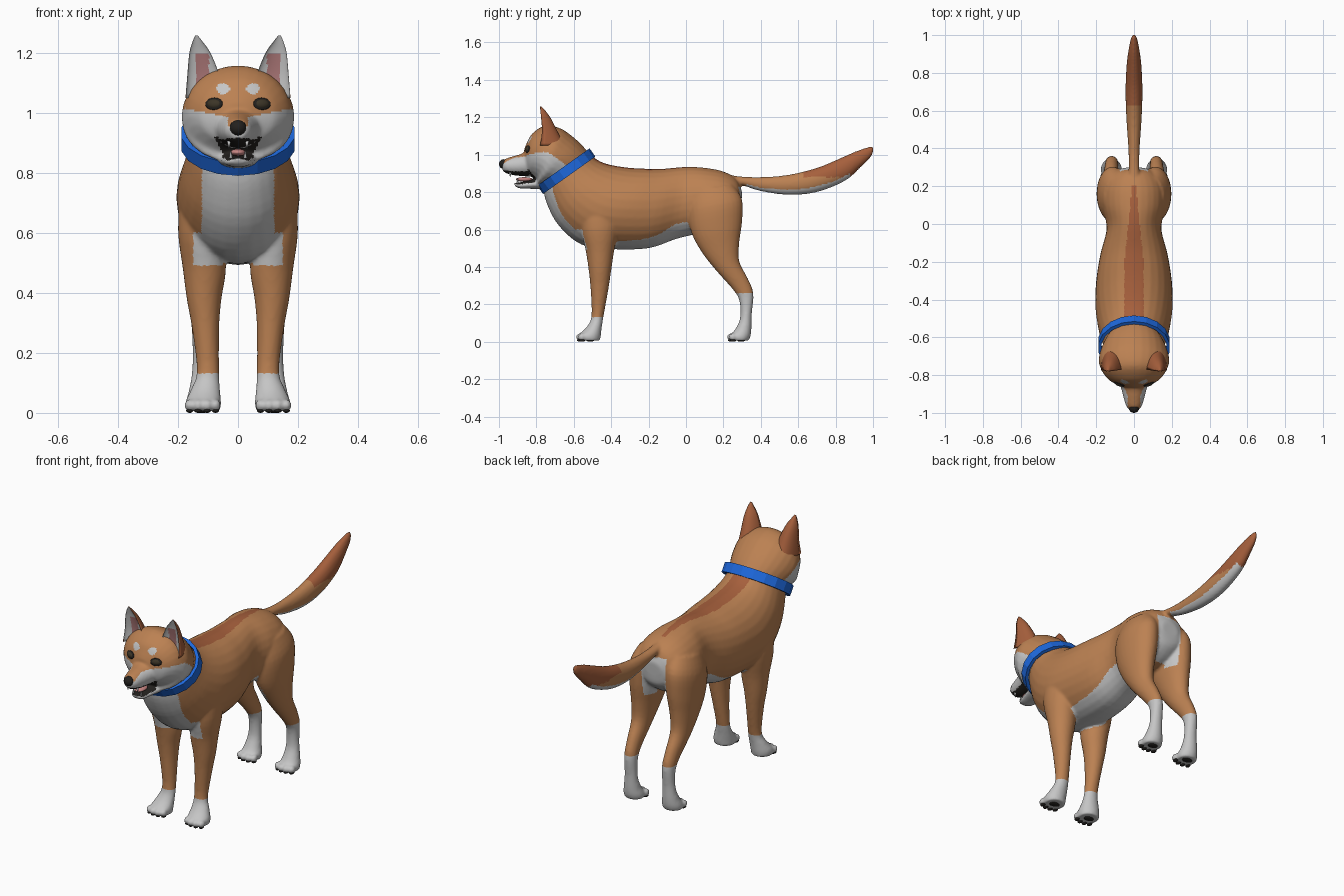
import bpy
import bmesh
import math
from mathutils import Matrix, Quaternion, Vector
from mathutils.bvhtree import BVHTree

if "Cube" in bpy.data.objects:
    bpy.data.objects.remove(bpy.data.objects["Cube"])

COLOURS = {
    "tan_fur": (.50, .22, .085), "white_fur": (.56, .56, .56),
    "rust_fur": (.38, .115, .045), "collar_blue": (.013, .14, .72),
    "ear_pink": (.42, .19, .19), "tongue_pink": (.58, .24, .23),
    "black": (.017, .015, .013), "eye_brown": (.045, .035, .02),
}
MATERIALS = {}
for colour, rgb in COLOURS.items():
    mat = bpy.data.materials.new(colour)
    mat.use_nodes = True
    mat.diffuse_color = (*rgb, 1)
    mat.node_tree.nodes["Principled BSDF"].inputs["Base Color"].default_value = (*rgb, 1)
    MATERIALS[colour] = mat


def spline_rows(rows, steps):
    """Catmull-Rom interpolation between the given cross-sections."""
    padded = [rows[0], *rows, rows[-1]]
    out = []
    for p, q, r, s in zip(padded, padded[1:], padded[2:], padded[3:]):
        for i in range(steps):
            t = i / steps
            out.append([b + t * (c - a + t * (2 * a - 5 * b + 4 * c - d + t * (3 * (b - c) + d - a))) / 2
                        for a, b, c, d in zip(p, q, r, s)])
    return out + [rows[-1]]


def loft(bm, rows, side=1, cup=1, segments=28, steps=4):
    """Skin oval sections; each row is (y, z) of one end, (y, z) of the other, centre x, half width."""
    rings = []
    for ya, za, yb, zb, cx, width in spline_rows(rows, steps):
        ring = []
        for i in range(segments):
            angle = math.tau * i / segments
            reach = math.cos(angle)
            reach *= cup if reach > 0 else 1
            ring.append(bm.verts.new((side * cx + width * math.sin(angle),
                                      (ya + yb + reach * (ya - yb)) / 2,
                                      (za + zb + reach * (za - zb)) / 2)))
        rings.append(ring)
    for low, high in zip(rings, rings[1:]):
        for i in range(segments):
            j = (i + 1) % segments
            bm.faces.new((low[i], low[j], high[j], high[i]))
    bm.faces.new(rings[0])
    bm.faces.new(rings[-1])


def blob(bm, place, radii, turn=Quaternion()):
    bmesh.ops.create_uvsphere(bm, u_segments=16, v_segments=10, radius=1,
                              matrix=Matrix.LocRotScale(Vector(place), turn, Vector(radii)))


def finish(bm, name, paint, voxel=0, smooth=True):
    """Make the object, fuse it if a voxel size is given, and colour its faces."""
    bmesh.ops.recalc_face_normals(bm, faces=bm.faces[:])
    mesh = bpy.data.meshes.new(name)
    bm.to_mesh(mesh)
    bm.free()
    obj = bpy.data.objects.new(name, mesh)
    bpy.context.collection.objects.link(obj)
    if voxel:
        fuse = obj.modifiers.new("fuse", 'REMESH')
        fuse.mode = 'VOXEL'
        fuse.voxel_size = voxel
        soften = obj.modifiers.new("soften", 'SMOOTH')
        soften.iterations = 5
        graph = bpy.context.evaluated_depsgraph_get()
        mesh = bpy.data.meshes.new_from_object(obj.evaluated_get(graph))
        mesh.name = name
        obj.modifiers.clear()
        obj.data = mesh
    mesh.materials.clear()
    slots = {}
    for face in mesh.polygons:
        colour = paint if isinstance(paint, str) else paint(face.center, face.normal)
        if colour not in slots:
            slots[colour] = len(slots)
            mesh.materials.append(MATERIALS[colour])
        face.material_index = slots[colour]
        face.use_smooth = smooth
    return obj


# Body: torso, tail and four legs fused together
TORSO = [(-.53, 1.02, -.765, .83, 0, .15), (-.47, .97, -.745, .74, 0, .168),
         (-.40, .945, -.68, .62, 0, .19), (-.3, .93, -.56, .52, 0, .205),
         (-.2, .925, -.4, .495, 0, .2), (-.12, .925, -.2, .5, 0, .178),
         (0, .935, -.05, .55, 0, .145), (.1, .93, .08, .58, 0, .165),
         (.2, .91, .2, .6, 0, .16), (.27, .87, .28, .66, 0, .11),
         (.3, .8, .295, .72, 0, .05)]
TAIL = [(.2, .9, .2, .84, 0, .03), (.28, .885, .3, .835, 0, .028),
        (.4, .88, .4, .805, 0, .03), (.55, .893, .55, .785, 0, .04),
        (.7, .93, .7, .8, 0, .045), (.81, .975, .85, .86, 0, .04),
        (.9, 1.015, .93, .93, 0, .03), (.97, 1.04, .99, .99, 0, .017),
        (1, 1.045, 1.004, 1.025, 0, .006)]
HIND_LEG = [(.02, .8, .25, .84, .09, .07), (.01, .7, .3, .76, .11, .085),
            (.03, .58, .3, .64, .115, .08), (.09, .47, .285, .53, .12, .062),
            (.17, .37, .285, .43, .122, .047), (.25, .28, .33, .34, .12, .037),
            (.285, .22, .36, .26, .118, .034), (.29, .13, .352, .15, .118, .035),
            (.265, .07, .35, .07, .12, .045), (.235, .03, .345, .03, .12, .056),
            (.24, .006, .335, .006, .12, .052)]
FRONT_LEG = [(-.56, .74, -.36, .78, .12, .07), (-.56, .6, -.36, .62, .125, .075),
             (-.535, .48, -.385, .48, .112, .072), (-.52, .38, -.4, .38, .113, .058),
             (-.51, .28, -.415, .28, .108, .045), (-.505, .14, -.44, .14, .1, .037),
             (-.53, .08, -.45, .08, .108, .048), (-.575, .035, -.455, .035, .116, .06),
             (-.57, .006, -.46, .006, .116, .056)]
PAWS = [(side, y) for side in (-1, 1) for y in (-.567, .24)]
TOES = [(d, 6 * d * d) for d in (-.043, -.015, .015, .043)]


def paint_body(c, n):
    x = abs(c.x)
    if c.z < (.26 if c.y > .1 else .13):
        return "white_fur"
    if c.y > .32 and c.z > .7:
        if n.z < -.4 and c.y < .88:
            return "white_fur"
        return "rust_fur" if c.y > .63 and c.z > .88 else "tan_fur"
    chest = c.y < -.5 and c.z > .49 and n.y < 0 and x < (.15 if c.z < .6 else .12)
    belly = n.z < -.45 and x < .12 and -.5 < c.y < .1 and c.z > .46
    rump = c.y > .2 and x < .075 and .58 < c.z < .83
    if chest or belly or rump:
        return "white_fur"
    if n.z > .4 and c.z > .85 and c.y < .2 and x < .05 - .1 * max(0, c.y + .2):
        return "rust_fur"
    return "tan_fur"


bm = bmesh.new()
loft(bm, TORSO)
loft(bm, TAIL)
for side in (-1, 1):
    loft(bm, HIND_LEG, side)
    loft(bm, FRONT_LEG, side)
for side, y in PAWS:
    for dx, dy in TOES:
        blob(bm, (side * .118 + dx, y + dy, .025), (.018, .023, .021))
finish(bm, "body", paint_body, voxel=.008)

# Paw pads
bm = bmesh.new()
for side, y in PAWS:
    blob(bm, (side * .118, y + .055, .008), (.03, .022, .008))
    for dx, dy in TOES:
        blob(bm, (side * .118 + dx, y + dy, .008), (.012, .017, .008))
finish(bm, "paw_pads", "black")

# Head: skull, muzzle and lower jaw fused together
SKULL = [(-.52, 1.01, -.74, .82, 0, .152), (-.56, 1.055, -.775, .835, 0, .172),
         (-.61, 1.10, -.8, .835, 0, .185), (-.67, 1.14, -.8, .86, 0, .186),
         (-.75, 1.157, -.82, .88, 0, .165), (-.82, 1.115, -.835, .89, 0, .13),
         (-.85, 1.065, -.847, .9, 0, .09), (-.865, 1.03, -.86, .9, 0, .055)]
MUZZLE = [(-.8, 1.06, -.8, .88, 0, .09), (-.87, 1.01, -.87, .885, 0, .068),
          (-.92, .993, -.92, .89, 0, .055), (-.965, .978, -.96, .9, 0, .042),
          (-.985, .96, -.98, .915, 0, .025)]
JAW = [(-.77, .875, -.77, .815, 0, .07), (-.84, .862, -.84, .818, 0, .052),
       (-.89, .852, -.89, .82, 0, .04), (-.918, .85, -.915, .832, 0, .022)]


def paint_head(c, n):
    x = abs(c.x)
    lip = .035 + .5 * (c.z - .845)
    if .845 < c.z < .92 and -.88 < c.y < -.77 and abs(x - lip) < .006 and n.y < 0:
        return "black"
    throat = .85 < c.z < .9 and -.88 < c.y < -.78 and x < lip and n.y < -.3
    palate = n.z < -.6 and c.y < -.84 and c.z > .87
    jaw_top = n.z > .6 and c.y < -.8 and c.z < .88
    if throat or palate or jaw_top:
        return "black"
    if ((x - .05) / .023) ** 2 + ((c.z - 1.08) / .018) ** 2 < 1 and n.y < 0:
        return "white_fur"
    bridge = x < .034 and c.z > .955
    cheek = c.z < .985 + .2 * max(0, x - .03) and c.y < -.62 - 1.4 * (c.z - .93)
    return "white_fur" if cheek and not bridge else "tan_fur"


bm = bmesh.new()
for part in (SKULL, MUZZLE, JAW):
    loft(bm, part)
head = finish(bm, "head", paint_head, voxel=.007)
surface = BVHTree.FromPolygons([v.co for v in head.data.vertices],
                               [p.vertices[:] for p in head.data.polygons])

# Ears: cupped at the front, with a pink centre
EAR = [(-.91, 1.05, -.65, 1.05, .118, .057), (-.86, 1.14, -.68, 1.11, .116, .053),
       (-.83, 1.21, -.72, 1.19, .127, .035), (-.806, 1.242, -.752, 1.235, .135, .016),
       (-.785, 1.258, -.775, 1.258, .138, .004)]


def paint_ear(c, n):
    if n.y > -.2:
        return "rust_fur"
    return "ear_pink" if abs(abs(c.x) - .121) < .023 and 1.08 < c.z < 1.2 else "white_fur"


for side, label in ((1, "left"), (-1, "right")):
    bm = bmesh.new()
    loft(bm, EAR, side, cup=-.25)
    finish(bm, label + "_ear", paint_ear)

    # Eye with a dark rim, set on the face
    spot, normal, _, _ = surface.ray_cast(Vector((side * .08, -2, 1.03)), Vector((0, 1, 0)))
    turn = normal.to_track_quat('Z', 'Y')
    for name, radii in (("eye_rim", (.031, .021, .007)), ("eye", (.025, .016, .011))):
        bm = bmesh.new()
        blob(bm, spot, radii, turn)
        finish(bm, label + "_" + name, "black" if name == "eye_rim" else "eye_brown")

# Nose and tongue
for name, place, radii, colour in (
        ("nose", (0, -.974, .95), (.028, .026, .026), "black"),
        ("tongue", (0, -.865, .868), (.027, .045, .012), "tongue_pink")):
    bm = bmesh.new()
    blob(bm, place, radii)
    finish(bm, name, colour)

# Canine teeth
bm = bmesh.new()
for side in (-1, 1):
    for place, tilt in (((side * .03, -.94, .893), math.pi), ((side * .024, -.9, .86), 0)):
        bmesh.ops.create_cone(bm, segments=8, radius1=.007, radius2=.001, depth=.026, cap_ends=True,
                              matrix=Matrix.Translation(place) @ Matrix.Rotation(tilt, 4, 'X'))
finish(bm, "teeth", "white_fur")

# Collar: tilted faceted band
bm = bmesh.new()
bmesh.ops.create_cone(bm, segments=18, radius1=.163, radius2=.163, depth=.054, cap_ends=False)
bmesh.ops.transform(bm, verts=bm.verts[:], matrix=Matrix.Translation((0, -.64, .912))
                    @ Matrix.Rotation(math.radians(35.5), 4, 'X') @ Matrix.Diagonal((1.12, 1, 1, 1)))
collar = finish(bm, "collar", "collar_blue", smooth=False)
band = collar.modifiers.new("thickness", 'SOLIDIFY')
band.thickness = .018
band.offset = 0
